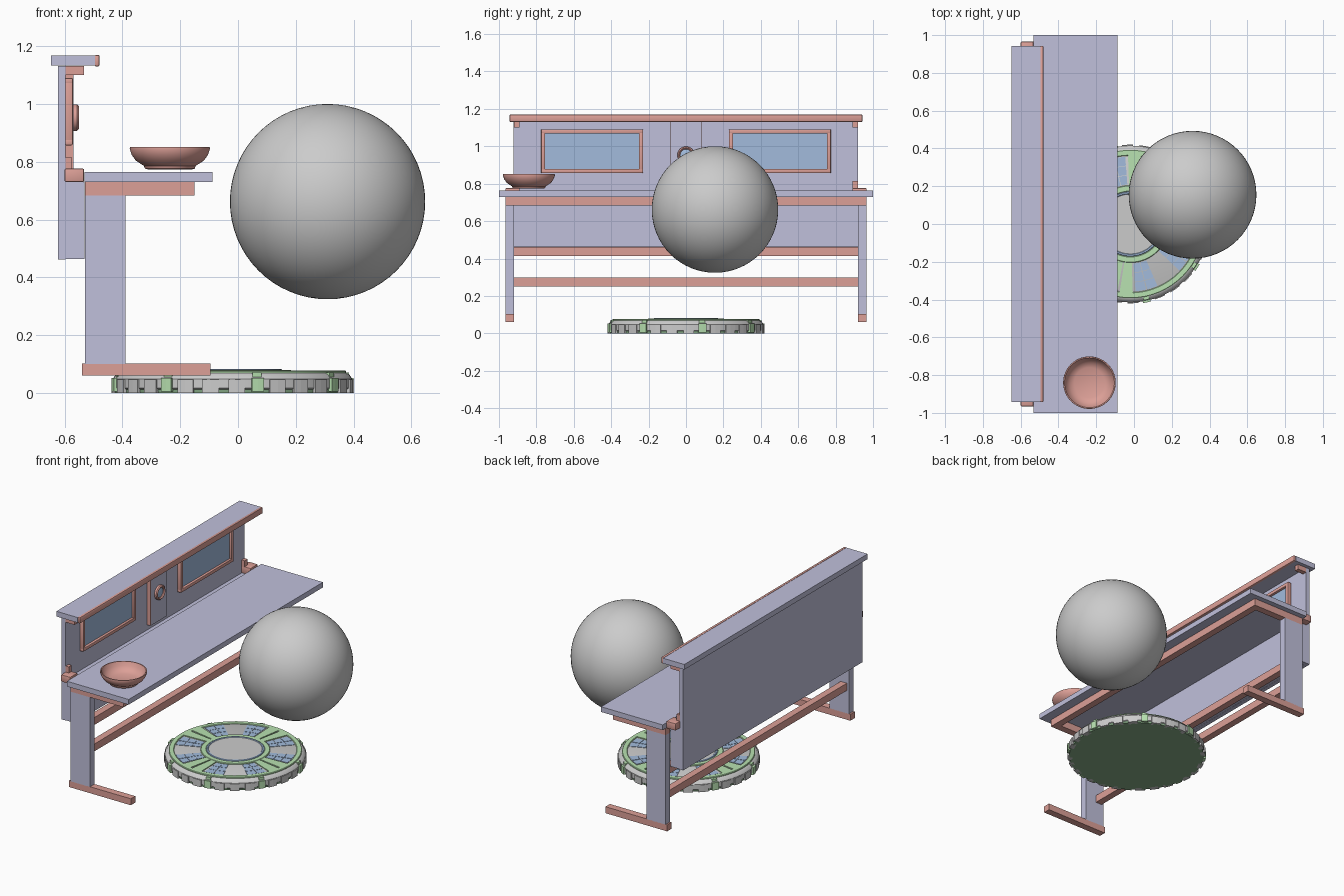
import bpy, bmesh
from math import radians, cos, sin, pi
from mathutils import Matrix, Vector

if "Cube" in bpy.data.objects:
    bpy.data.objects.remove(bpy.data.objects["Cube"])


def material(name, rgb):
    m = bpy.data.materials.new(name)
    m.diffuse_color = (*rgb, 1)
    m.use_nodes = True
    m.node_tree.nodes["Principled BSDF"].inputs["Base Color"].default_value = m.diffuse_color
    return m


PURPLE = material("purple paint", (0.53, 0.53, 0.71))
RED = material("red paint", (0.72, 0.35, 0.31))
BLUE = material("blue glass", (0.36, 0.50, 0.72))
GREEN = material("green trim", (0.48, 0.76, 0.44))
DARK = material("dark green", (0.25, 0.42, 0.25))


def finish(name, bm, mat=None, smooth=False):
    bmesh.ops.recalc_face_normals(bm, faces=bm.faces)
    me = bpy.data.meshes.new(name)
    bm.to_mesh(me)
    bm.free()
    if mat:
        me.materials.append(mat)
    if smooth:
        me.shade_smooth()
        me.set_sharp_from_angle(angle=radians(32))
    ob = bpy.data.objects.new(name, me)
    bpy.context.collection.objects.link(ob)
    return ob


def box(name, x, y, z, mat, bevel=0):
    bm = bmesh.new()
    bmesh.ops.create_cube(bm, size=1)
    for v in bm.verts:
        v.co = Vector([(r[0] + r[1]) / 2 + c * (r[1] - r[0]) for r, c in zip((x, y, z), v.co)])
    if bevel:
        bmesh.ops.bevel(bm, geom=bm.edges[:], offset=bevel, segments=2, affect='EDGES', profile=0.5)
    return finish(name, bm, mat, bool(bevel))


def lathe(name, profile, loc, mat=None, steps=64, tilt=None):
    bm = bmesh.new()
    vs = [bm.verts.new((r, 0, z)) for r, z in profile]
    es = [bm.edges.new(p) for p in zip(vs, vs[1:])]
    bmesh.ops.spin(bm, geom=vs + es, cent=(0, 0, 0), axis=(0, 0, 1), angle=2 * pi, steps=steps)
    bmesh.ops.remove_doubles(bm, verts=bm.verts, dist=1e-5)
    if tilt:
        bmesh.ops.transform(bm, matrix=tilt, verts=bm.verts)
    ob = finish(name, bm, mat, True)
    ob.location = loc
    return ob


def ring(name, r0, r1, z0, z1, loc, mat=None, c=0.003, tilt=None):
    pts = [(r0, z0), (r1, z0), (r1, z1 - c), (r1 - c, z1), (r0 + c, z1), (r0, z1 - c), (r0, z0)]
    return lathe(name, pts, loc, mat, tilt=tilt)


def sector(name, r0, r1, a0, a1, z0, z1, loc, mat=None):
    n = max(2, int((a1 - a0) / 4))
    ang = [radians(a0 + (a1 - a0) * i / n) for i in range(n + 1)]
    bm = bmesh.new()
    rows = [[bm.verts.new((r * cos(a), r * sin(a), z)) for a in ang]
            for r, z in ((r0, z0), (r1, z0), (r1, z1), (r0, z1))]
    for k in range(4):
        p, q = rows[k], rows[(k + 1) % 4]
        for i in range(n):
            bm.faces.new((p[i], p[i + 1], q[i + 1], q[i]))
    for i in (0, n):
        bm.faces.new([row[i] for row in rows])
    ob = finish(name, bm, mat)
    ob.location = loc
    return ob


# Table top, front rail and stretchers
box("table_top", (-0.532, -0.088), (-1, 1), (0.73, 0.764), PURPLE)
box("front_rail", (-0.195, -0.15), (-0.925, 0.925), (0.684, 0.73), RED)
box("upper_stretcher", (-0.525, -0.48), (-0.925, 0.925), (0.414, 0.462), RED)
box("lower_stretcher", (-0.515, -0.47), (-0.925, 0.925), (0.25, 0.298), RED)

# Legs, feet, cross supports and corner brackets at both ends
for side, s in (("near", -1), ("far", 1)):
    def span(a, b):
        return tuple(sorted((s * a, s * b)))
    end = span(0.92, 0.966)
    box(side + "_leg", (-0.53, -0.39), end, (0.10, 0.684), PURPLE)
    box(side + "_foot", (-0.54, -0.096), end, (0.06, 0.102), RED)
    box(side + "_top_support", (-0.53, -0.15), end, (0.684, 0.73), RED)
    box(side + "_lower_bracket", (-0.60, -0.533), span(0.89, 0.965), (0.73, 0.776), RED, 0.004)
    box(side + "_lower_bracket_upright", (-0.60, -0.575), span(0.89, 0.92), (0.77, 0.815), RED)
    box(side + "_upper_bracket", (-0.60, -0.533), span(0.89, 0.92), (1.10, 1.132), RED)

    # Framed windows in the back panel
    y0, y1, z0, z1, w = 0.23, 0.775, 0.857, 1.09, 0.022
    fx = (-0.60, -0.572)
    box(side + "_window_glass", (-0.60, -0.588), span(y0 + 0.01, y1 - 0.01), (z0 + 0.01, z1 - 0.01), BLUE)
    for nm, yr, zr in (("top", (y0, y1), (z1 - w, z1)), ("bottom", (y0, y1), (z0, z0 + w)),
                       ("inner", (y0, y0 + w), (z0, z1)), ("outer", (y1 - w, y1), (z0, z1))):
        box(f"{side}_window_frame_{nm}", fx, span(*yr), zr, RED, 0.004)

# Back panel with thicker lower part and capped top
box("back_panel", (-0.624, -0.597), (-0.923, 0.92), (0.462, 1.132), PURPLE)
box("back_panel_base", (-0.62, -0.531), (-0.922, 0.919), (0.463, 0.73), PURPLE)
box("top_shelf", (-0.648, -0.495), (-0.943, 0.943), (1.133, 1.167), PURPLE)
box("top_shelf_edge", (-0.497, -0.479), (-0.943, 0.943), (1.13, 1.17), RED, 0.006)

# Central pilaster with a round ornament
box("pilaster", (-0.60, -0.572), (-0.083, 0.083), (0.764, 1.132), RED)
box("pilaster_face", (-0.58, -0.57), (-0.08, 0.08), (0.766, 1.131), PURPLE)
turn = Matrix.Rotation(pi / 2, 4, 'Y')
ring("ornament_ring", 0.031, 0.046, 0, 0.02, (-0.571, 0, 0.953), RED, 0.006, turn)
lathe("ornament_lens", [(0.033, 0), (0.033, 0.008), (0.02, 0.013), (0, 0.015)],
      (-0.571, 0, 0.953), BLUE, 32, turn)

# Bowl
lathe("bowl", [(0, 0.012), (0.07, 0.012), (0.078, 0), (0.086, 0.002), (0.09, 0.012), (0.118, 0.03),
               (0.132, 0.05), (0.139, 0.07), (0.138, 0.077), (0.132, 0.077), (0.122, 0.052),
               (0.105, 0.032), (0.08, 0.02), (0, 0.02)], (-0.236, -0.84, 0.774), RED)

# Ball
bm = bmesh.new()
bmesh.ops.create_uvsphere(bm, u_segments=64, v_segments=32, radius=0.338)
finish("ball", bm, None, True).location = (0.31, 0.155, 0.662)

# Round floor pad body
P = (-0.019, 0, 0)
lathe("pad_underside", [(0, 0), (0.408, 0), (0.41, 0.012), (0, 0.012)], P, DARK)
lathe("pad_body", [(0, 0.008), (0.405, 0.008), (0.415, 0.016), (0.415, 0.048), (0.404, 0.064),
                   (0.388, 0.071), (0, 0.071)], P)
ring("pad_outer_ring", 0.362, 0.393, 0.06, 0.077, P, GREEN)
ring("pad_inner_ring", 0.172, 0.205, 0.06, 0.079, P, GREEN)
ring("pad_blue_ring", 0.158, 0.172, 0.06, 0.083, P, BLUE)
lathe("pad_centre", [(0.16, 0.06), (0.16, 0.08), (0, 0.08)], P)

# Rim clips with grey tread blocks between them
for i in range(8):
    a = 12 + 45 * i
    sector(f"rim_clip_{i}", 0.39, 0.424, a - 2.8, a + 2.8, 0.004, 0.052, P, GREEN)
    sector(f"rim_clip_top_{i}", 0.388, 0.41, a - 2.2, a + 2.2, 0.05, 0.07, P, GREEN)
    for j, off in enumerate((7, 19.5, 32)):
        sector(f"rim_tread_{i}_{j}", 0.39, 0.42, a + off - 1, a + off + 7, 0.0, 0.046, P)

# Spokes and tiled blue panels on the pad face
for i in range(4):
    c = -100 + 90 * i
    for k, (a0, a1) in enumerate(((c - 12, c - 1), (c + 1, c + 12))):
        sector(f"spoke_{i}_{k}", 0.2, 0.366, a0, a1, 0.06, 0.077, P, GREEN)
    for k, start in enumerate((c + 14, c + 56)):
        for u in range(2):
            for v in range(3):
                r = 0.21 + 0.05 * v
                a = start + 10 * u
                sector(f"tile_{i}_{k}_{u}_{v}", r, r + 0.047, a + 0.4, a + 9.6, 0.06, 0.0735, P, BLUE)
